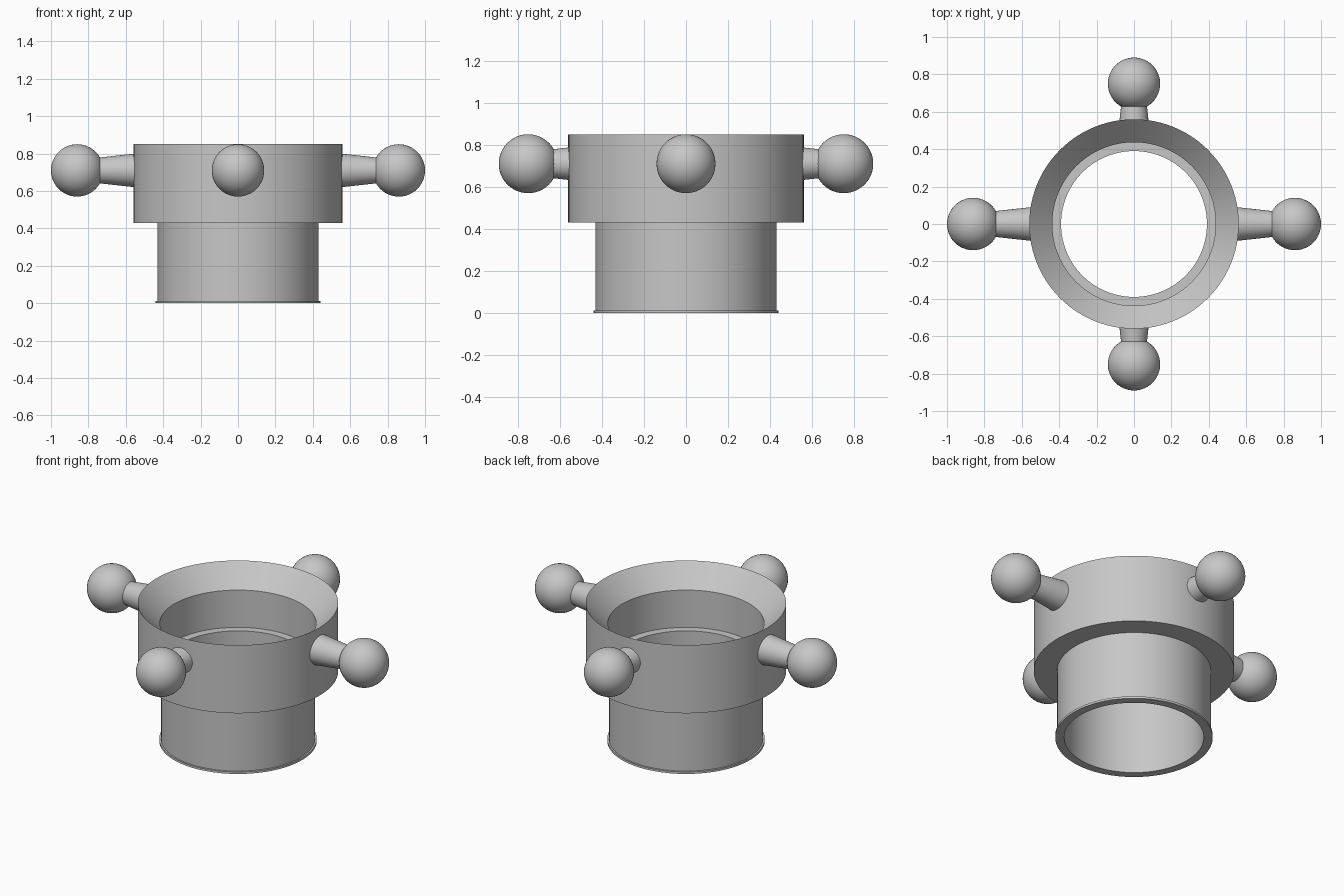
import bpy, bmesh, math
from mathutils import Matrix, Vector

cube = bpy.data.objects.get("Cube")
if cube:
    bpy.data.objects.remove(cube, do_unlink=True)

grey = bpy.data.materials.new("plain grey")
grey.use_nodes = True
colour = (0.57, 0.57, 0.57, 1)
grey.diffuse_color = colour
grey.node_tree.nodes["Principled BSDF"].inputs["Base Color"].default_value = colour


def add_object(name, bm):
    bmesh.ops.recalc_face_normals(bm, faces=bm.faces)
    mesh = bpy.data.meshes.new(name)
    bm.to_mesh(mesh)
    bm.free()
    mesh.materials.append(grey)
    obj = bpy.data.objects.new(name, mesh)
    bpy.context.collection.objects.link(obj)
    bpy.ops.object.select_all(action='DESELECT')
    obj.select_set(True)
    bpy.context.view_layer.objects.active = obj
    bpy.ops.object.shade_smooth_by_angle(angle=math.radians(30))
    return obj


def lathe(name, profile, steps=96):
    """Turn a closed (radius, height) profile around the z axis."""
    bm = bmesh.new()
    rings = []
    for i in range(steps):
        a = math.tau * i / steps
        rings.append([bm.verts.new((r * math.cos(a), r * math.sin(a), z)) for r, z in profile])
    count = len(profile)
    for i in range(steps):
        here, after = rings[i], rings[(i + 1) % steps]
        for j in range(count):
            k = (j + 1) % count
            bm.faces.new((here[j], after[j], after[k], here[k]))
    return add_object(name, bm)


# Hollow stepped body: foot rim, neck, wide collar, funnel mouth and inner ledge
lathe("body", [
    (0.39, 0), (0.44, 0), (0.44, 0.013), (0.43, 0.013),
    (0.43, 0.43), (0.56, 0.43), (0.56, 0.85),
    (0.437, 0.725), (0.437, 0.495), (0.39, 0.495),
])

# Four tapered arms with ball ends; the front and back pair are shorter
ARM_Z, BALL_R, ARM_START = 0.71, 0.14, 0.54
arms = {
    "left": (0, 0.86),
    "back": (90, 0.75),
    "right": (180, 0.86),
    "front": (270, 0.75),
}
for side, (angle, reach) in arms.items():
    turn = Matrix.Rotation(math.radians(angle), 4, 'Z')

    end = reach - 0.11
    base_r = 0.068 + 0.11 * (end - ARM_START)
    bm = bmesh.new()
    place = (turn @ Matrix.Translation(((ARM_START + end) / 2, 0, ARM_Z))
             @ Matrix.Rotation(math.pi / 2, 4, 'Y'))
    bmesh.ops.create_cone(bm, cap_ends=True, segments=48, radius1=base_r,
                          radius2=0.068, depth=end - ARM_START, matrix=place)
    add_object(side + "_arm", bm)

    bm = bmesh.new()
    centre = turn @ Vector((reach, 0, ARM_Z))
    bmesh.ops.create_uvsphere(bm, u_segments=48, v_segments=24, radius=BALL_R,
                              matrix=Matrix.Translation(centre))
    add_object(side + "_ball", bm)
